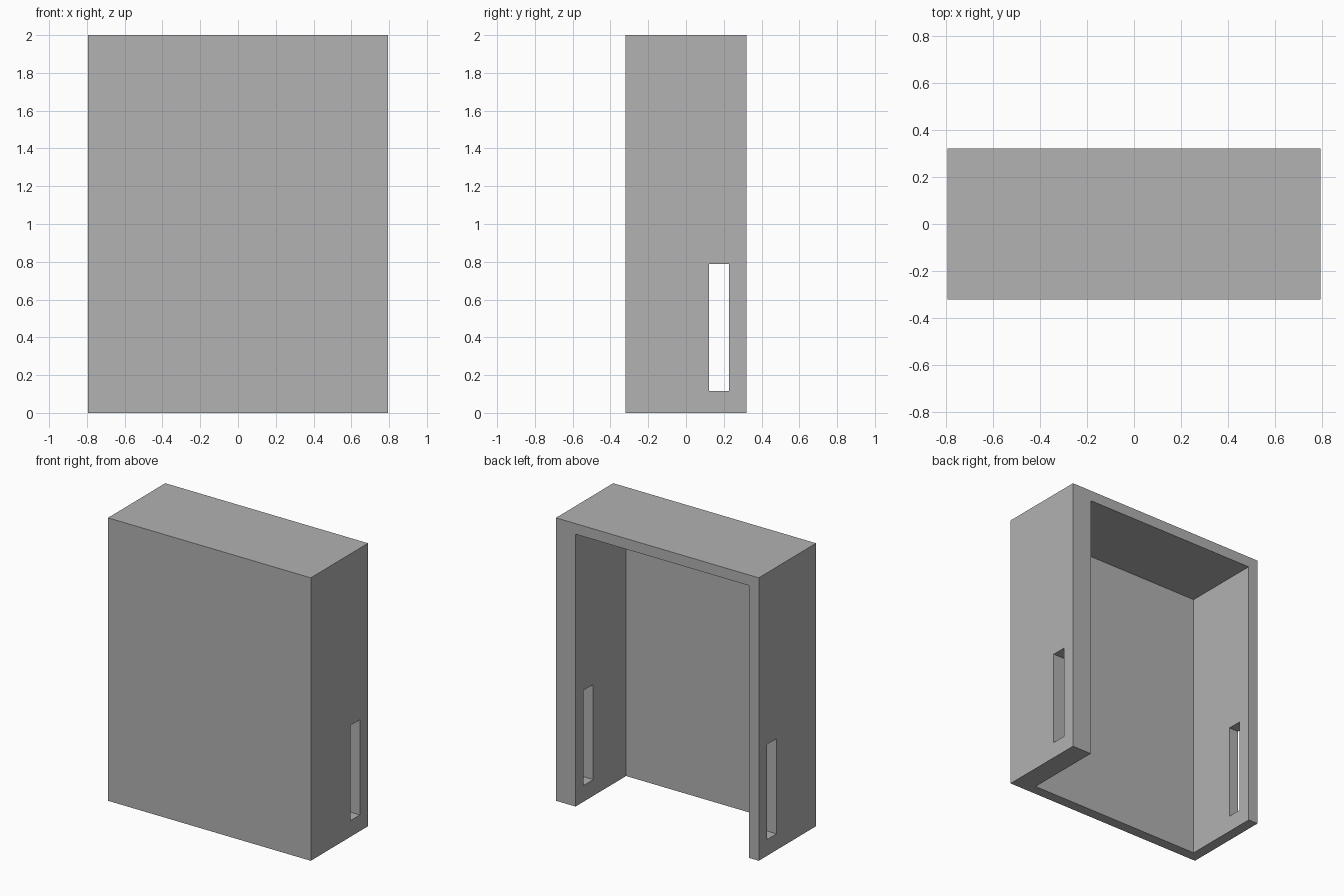
import bpy
import bmesh
from mathutils import Vector

cube = bpy.data.objects.get("Cube")
if cube:
    bpy.data.objects.remove(cube, do_unlink=True)

# Overall size and wall thicknesses
W, D, H = 0.793, 0.32, 2.0
WALL, THICK_WALL = 0.075, 0.153
OVER = 0.1  # how far the cutters reach past the outside

grey = bpy.data.materials.new("plain grey")
grey.use_nodes = True
color = (0.445, 0.445, 0.445, 1)
grey.diffuse_color = color
grey.node_tree.nodes["Principled BSDF"].inputs["Base Color"].default_value = color


def box(name, low, high):
    """Box between two opposite corners."""
    low, high = Vector(low), Vector(high)
    bm = bmesh.new()
    bmesh.ops.create_cube(bm, size=1)
    for v in bm.verts:
        v.co = (low + high) / 2 + v.co * (high - low)
    mesh = bpy.data.meshes.new(name)
    bm.to_mesh(mesh)
    bm.free()
    mesh.materials.append(grey)
    obj = bpy.data.objects.new(name, mesh)
    bpy.context.collection.objects.link(obj)
    return obj


def cut(target, cutter):
    """Subtract the cutter for good, then discard it."""
    cutter.hide_render = True
    mod = target.modifiers.new("cut", "BOOLEAN")
    mod.operation = "DIFFERENCE"
    mod.solver = "EXACT"
    mod.object = cutter
    bpy.context.view_layer.objects.active = target
    bpy.ops.object.modifier_apply(modifier=mod.name)
    bpy.data.objects.remove(cutter, do_unlink=True)


# Outer cover
cover = box("cover", (-W, -D, 0), (W, D, H))

# Hollow, open at the back and the bottom, with a thicker wall on +x
cut(cover, box("hollow_cutter",
               (-W + WALL, -D + WALL, -OVER),
               (W - THICK_WALL, D + OVER, H - WALL)))

# Matching upright slots through both side walls
cut(cover, box("slot_cutter", (-W - OVER, 0.122, 0.115), (W + OVER, 0.228, 0.787)))
